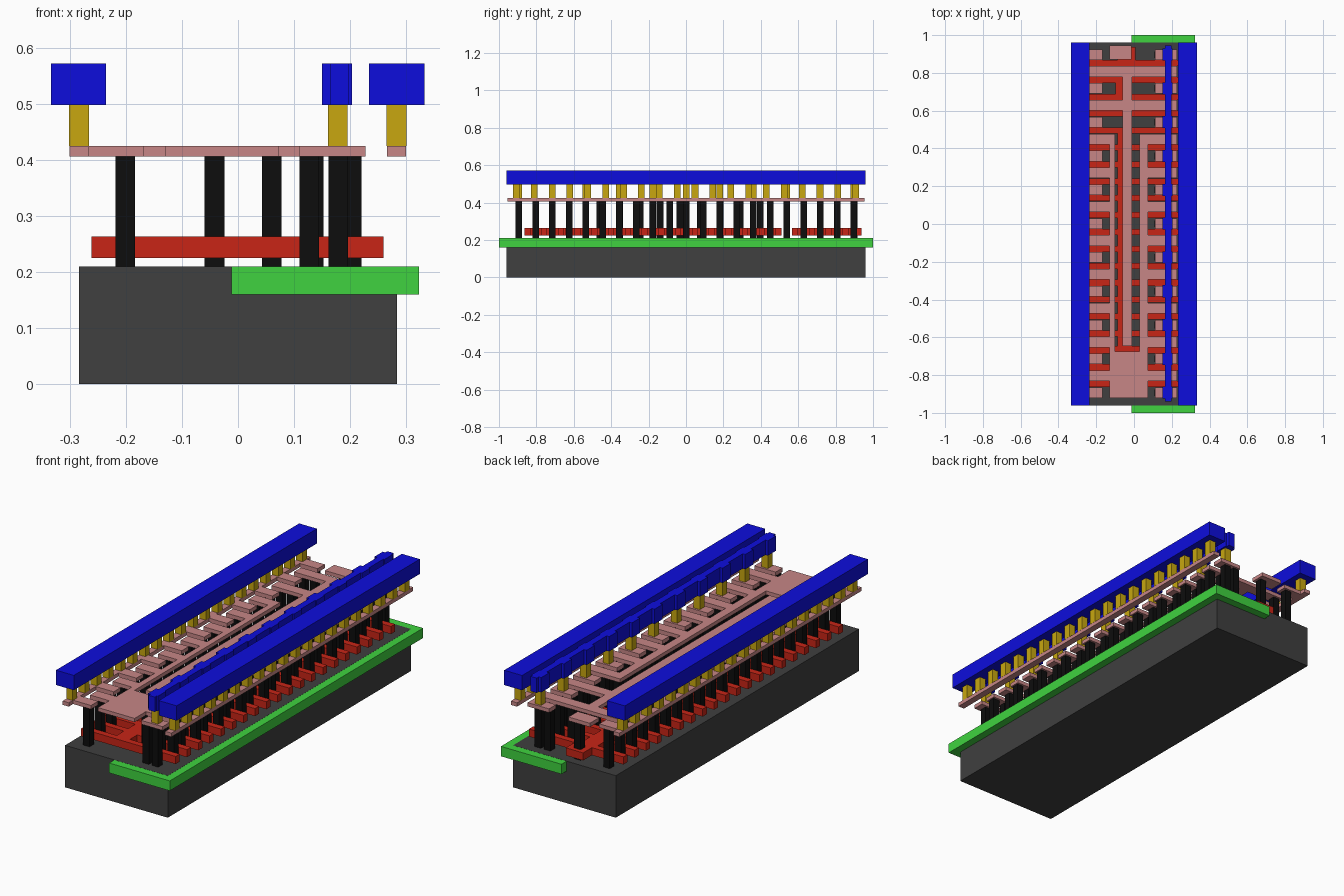
import bpy, bmesh
from mathutils import Matrix, Vector

if "Cube" in bpy.data.objects:
    bpy.data.objects.remove(bpy.data.objects["Cube"])


def layer(name, color, z0, z1, rects):
    """One object made of boxes given as (x0, x1, y0, y1), sharing a height range."""
    bm = bmesh.new()
    for x0, x1, y0, y1 in rects:
        m = Matrix.Translation(((x0 + x1) / 2, (y0 + y1) / 2, (z0 + z1) / 2))
        m = m @ Matrix.Diagonal((x1 - x0, y1 - y0, z1 - z0, 1))
        bmesh.ops.create_cube(bm, size=1, matrix=m)
    me = bpy.data.meshes.new(name)
    bm.to_mesh(me)
    bm.free()
    mat = bpy.data.materials.new(name + "_color")
    mat.diffuse_color = (*color, 1)
    mat.use_nodes = True
    mat.node_tree.nodes["Principled BSDF"].inputs["Base Color"].default_value = mat.diffuse_color
    me.materials.append(mat)
    ob = bpy.data.objects.new(name, me)
    bpy.context.collection.objects.link(ob)


def sq(x, y, r=0.0175):
    return (x - r, x + r, y - r, y + r)


PITCH = 0.0895
slots = [-0.893 + PITCH * k for k in range(21)]       # contact rows
gates = [-0.848 + PITCH * k for k in range(20)]       # gate rows
sources = slots[0::2]
out_drains = slots[1:16:2]
in_drains = slots[17::2]
T = 0.028                                             # half width of metal teeth

# Substrate and well
layer("substrate", (0.05, 0.05, 0.05), 0, 0.21, [(-0.284, 0.284, -0.96, 0.96)])
layer("well", (0.05, 0.65, 0.05), 0.16, 0.2095, [(-0.012, 0.323, -1, 1)])

# Gate fingers, two groups joined by spines
poly = [(-0.262, 0.26, y - 0.016, y + 0.016) for y in gates]
poly += [(-0.088, -0.015, gates[0], gates[15]),
         (-0.1, 0.03, -0.675, -0.645),
         (-0.098, -0.015, gates[16], gates[19]),
         (-0.088, 0.008, gates[19], 0.938)]
layer("gate_fingers", (0.58, 0.018, 0.008), 0.225, 0.263, poly)

# Contact posts
posts = []
for y in sources:
    posts += [sq(x, y) for x in (-0.201, 0.127, 0.179)]
for y in out_drains + in_drains:
    posts += [sq(x, y) for x in (-0.201, 0.06, 0.135, 0.203)]
posts += [sq(-0.042, -0.46 + 0.107 * i) for i in range(9)]
posts.append(sq(-0.042, 0.9))
layer("contact_posts", (0.004, 0.004, 0.004), 0.21, 0.406, posts)

# Lower metal: rails, source teeth, output fork, inner spine, input pad
metal = [(-0.301, -0.267, -0.955, 0.955), (0.266, 0.3, -0.955, 0.955)]
for y in sources:
    metal += [(-0.28, -0.168, y - T, y + T), (0.11, 0.228, y - T, y + T)]
top = out_drains[-1] + T
metal += [(-0.13, 0.073, -0.921, -0.675),
          (-0.13, -0.1, -0.7, top), (0.03, 0.073, -0.7, top)]
for y in out_drains:
    metal += [(-0.236, -0.11, y - T, y + T), (0.05, 0.228, y - T, y + T)]
metal += [(-0.236, 0.228, y - T, y + T) for y in in_drains]
metal += [(-0.06, -0.01, -0.645, in_drains[-1]), (-0.13, -0.012, 0.872, 0.945)]
layer("lower_metal", (0.57, 0.24, 0.24), 0.406, 0.425, metal)

# Vias under the two rails and the middle strip
vias = []
for i in range(20):
    y = -0.907 + 0.0955 * i
    vias += [sq(-0.284, y), sq(0.283, y)]
vias += [sq(0.178, y) for y in sources]
layer("vias", (0.58, 0.39, 0.005), 0.425, 0.498, vias)

# Upper metal: two wide rails and a narrow strip with pads
rails = [(-0.334, -0.236, -0.96, 0.96), (0.234, 0.333, -0.96, 0.96),
         (0.164, 0.198, -0.94, 0.945)]
rails += [(0.15, 0.204, y - 0.032, y + 0.032) for y in sources]
layer("upper_rails", (0.004, 0.004, 0.72), 0.498, 0.572, rails)
